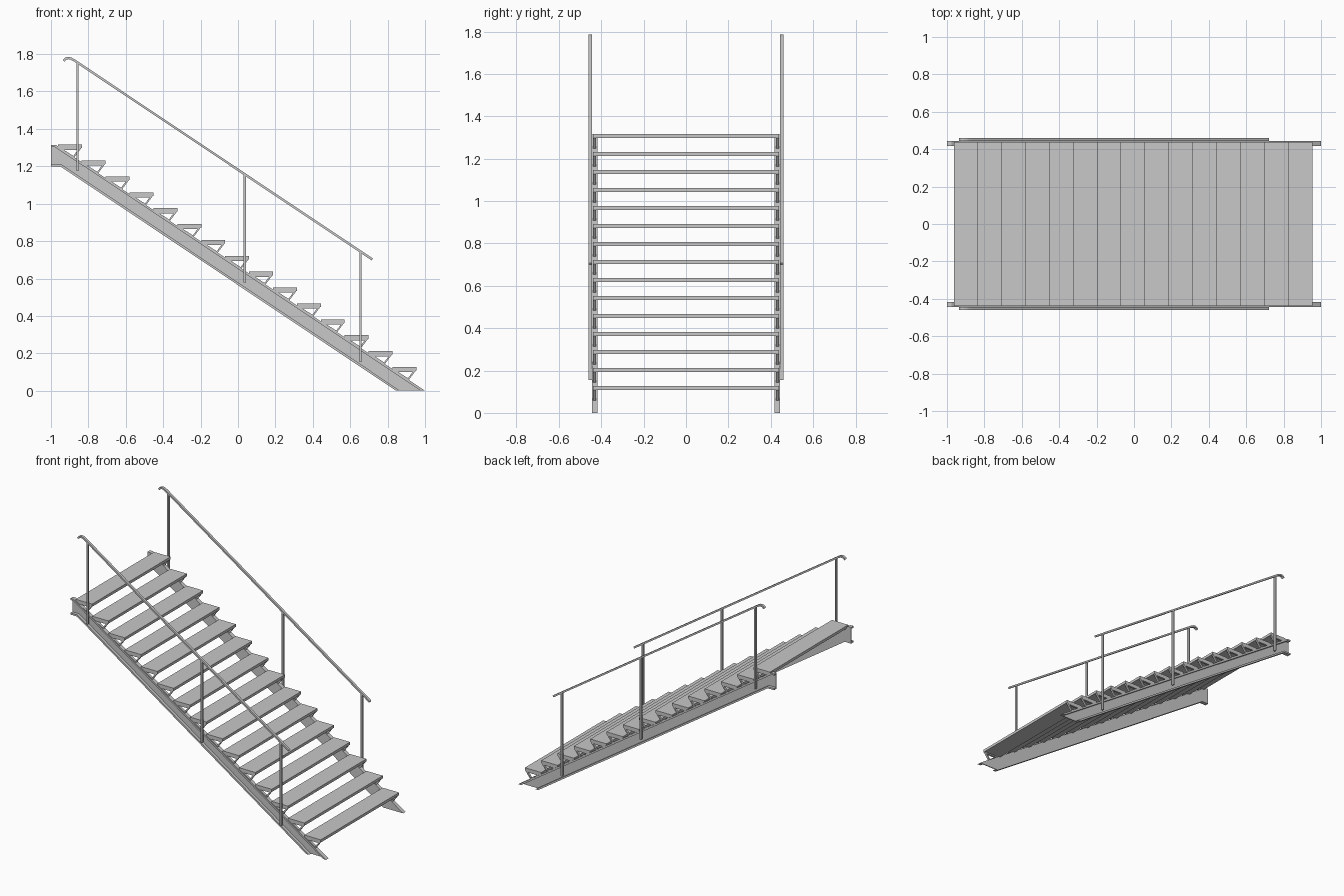
import bpy
import bmesh
import math
from mathutils import Vector

cube = bpy.data.objects.get("Cube")
if cube:
    bpy.data.objects.remove(cube, do_unlink=True)

steel = bpy.data.materials.new("light_grey_steel")
steel.use_nodes = True
GREY = (0.58, 0.58, 0.58, 1)
steel.diffuse_color = GREY
steel.node_tree.nodes["Principled BSDF"].inputs["Base Color"].default_value = GREY

STEPS, RUN, RISE = 15, -0.1278, 0.0849


def finish(name, bm, mirror=True, repeat=False):
    """Turn a bmesh into an object, optionally repeated per step and mirrored."""
    bmesh.ops.recalc_face_normals(bm, faces=bm.faces)
    mesh = bpy.data.meshes.new(name)
    bm.to_mesh(mesh)
    bm.free()
    mesh.materials.append(steel)
    obj = bpy.data.objects.new(name, mesh)
    bpy.context.collection.objects.link(obj)
    if repeat:
        arr = obj.modifiers.new("steps", "ARRAY")
        arr.count = STEPS
        arr.use_relative_offset = False
        arr.use_constant_offset = True
        arr.constant_offset_displace = (RUN, 0, RISE)
    if mirror:
        mir = obj.modifiers.new("both_sides", "MIRROR")
        mir.use_axis = (False, True, False)
    return obj


def prism(name, outline, y0, y1, **opts):
    """Extrude an x-z outline from y0 to y1."""
    bm = bmesh.new()
    face = bm.faces.new([bm.verts.new((x, y0, z)) for x, z in outline])
    out = bmesh.ops.extrude_face_region(bm, geom=[face])
    moved = [v for v in out["geom"] if isinstance(v, bmesh.types.BMVert)]
    bmesh.ops.translate(bm, verts=moved, vec=(0, y1 - y0, 0))
    return finish(name, bm, **opts)


def flat_bar(name, path, thick, y0, y1, closed=False, **opts):
    """Bend a flat bar along an x-z path, with mitred corners."""
    pts = [Vector(p) for p in path]
    n = len(pts)
    bm = bmesh.new()
    rings = []
    for i, p in enumerate(pts):
        before = (p - pts[i - 1]).normalized() if closed or i > 0 else None
        after = (pts[(i + 1) % n] - p).normalized() if closed or i < n - 1 else None
        before, after = before or after, after or before
        n0 = Vector((-before.y, before.x))
        n1 = Vector((-after.y, after.x))
        off = (n0 + n1) * (thick / 2 / (1 + n0.dot(n1)))
        a, b = p + off, p - off
        rings.append([bm.verts.new((q.x, y, q.y))
                      for q, y in ((a, y0), (a, y1), (b, y1), (b, y0))])
    for i in range(n if closed else n - 1):
        r, s = rings[i], rings[(i + 1) % n]
        for k in range(4):
            m = (k + 1) % 4
            bm.faces.new((r[k], r[m], s[m], s[k]))
    if not closed:
        bm.faces.new(rings[0])
        bm.faces.new(rings[-1])
    return finish(name, bm, **opts)


# Stringers: channels open to the outside, level at the top landing
IN, WEB, OUT = 0.417, 0.423, 0.444
TOP = [(-1, 1.315), (-0.975, 1.315), (1, 0)]
BOTTOM = [(-1, 1.2), (-0.95, 1.2), (0.845, 0)]
prism("stringer_web", TOP + BOTTOM[::-1], IN, WEB)
prism("stringer_top_flange",
      TOP + [(0.978, 0), (-0.979, 1.303), (-1, 1.303)], IN, OUT)
prism("stringer_bottom_flange",
      BOTTOM + [(0.867, 0), (-0.946, 1.212), (-1, 1.212)], IN, OUT)

# Treads
prism("treads", [(0.826, 0.108), (0.954, 0.108), (0.954, 0.127), (0.826, 0.127)],
      -0.438, 0.438, mirror=False, repeat=True)

# Triangular tread brackets of bent flat bar
flat_bar("tread_brackets", [(0.842, 0.104), (0.942, 0.104), (0.91, 0.061)],
         0.009, 0.424, 0.438, closed=True, repeat=True)

# Handrails with a curled upper end
curl = [(-0.932, 1.764), (-0.922, 1.775), (-0.908, 1.779), (-0.893, 1.776), (-0.875, 1.766)]
flat_bar("handrail", curl + [(0.718, 0.702)], 0.012, 0.443, 0.461)

# Rail posts fixed to the outside of the stringers
for name, x, z0, z1 in (("upper_post", -0.859, 1.175, 1.755),
                        ("middle_post", 0.036, 0.578, 1.157),
                        ("lower_post", 0.654, 0.155, 0.744)):
    flat_bar(name, [(x, z0), (x, z1)], 0.011, 0.444, 0.46)
